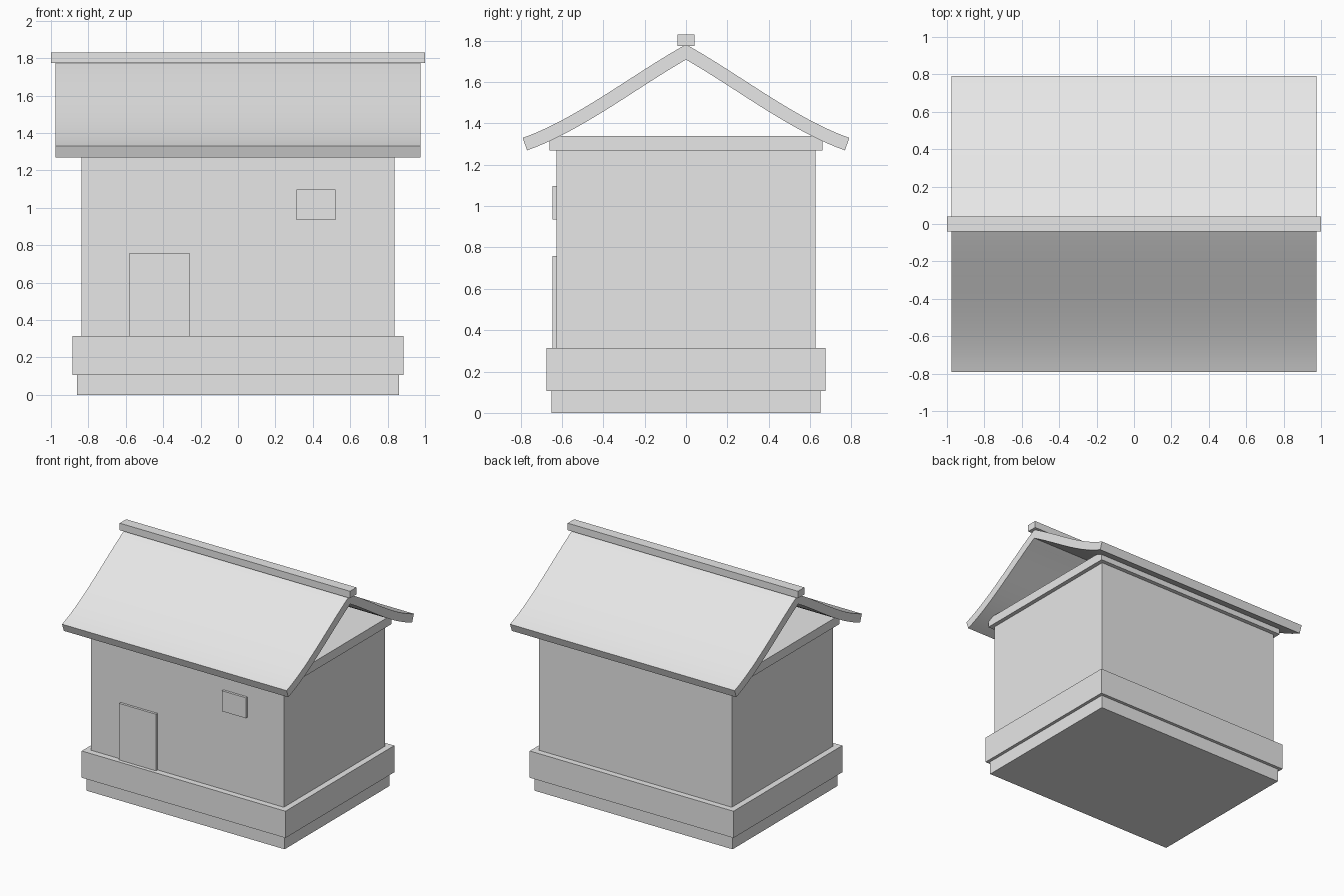
import bpy, bmesh, math

if "Cube" in bpy.data.objects:
    bpy.data.objects.remove(bpy.data.objects["Cube"])

grey = bpy.data.materials.new("plain_grey")
grey.diffuse_color = (0.8, 0.8, 0.8, 1)
grey.use_nodes = True
grey.node_tree.nodes["Principled BSDF"].inputs["Base Color"].default_value = grey.diffuse_color


def add_object(name, bm):
    bmesh.ops.recalc_face_normals(bm, faces=bm.faces)
    me = bpy.data.meshes.new(name)
    bm.to_mesh(me)
    bm.free()
    me.materials.append(grey)
    ob = bpy.data.objects.new(name, me)
    bpy.context.collection.objects.link(ob)
    return ob


def box(name, x0, x1, y0, y1, z0, z1):
    bm = bmesh.new()
    bmesh.ops.create_cube(bm, size=1)
    for v in bm.verts:
        v.co.x = x0 + (v.co.x + 0.5) * (x1 - x0)
        v.co.y = y0 + (v.co.y + 0.5) * (y1 - y0)
        v.co.z = z0 + (v.co.z + 0.5) * (z1 - z0)
    return add_object(name, bm)


def block(name, hx, hy, z0, z1):
    return box(name, -hx, hx, -hy, hy, z0, z1)


# Stepped base, walls and top beam
block("lower_base", 0.86, 0.65, 0, 0.105)
block("upper_base", 0.885, 0.675, 0.105, 0.315)
block("walls", 0.837, 0.627, 0.315, 1.27)
block("top_beam", 0.87, 0.66, 1.27, 1.34)

# Door and window plates on the front
box("door", -0.58, -0.26, -0.646, -0.62, 0.315, 0.759)
box("window", 0.312, 0.52, -0.646, -0.62, 0.936, 1.097)

# Curved roof: slope is steepest partway down and flares at the eaves
APEX, HALF, THICK, N = 1.782, 0.79, 0.064, 20
PEAK, BEND, MID = 0.645, 1.115, 0.28
outer, inner = [], []
for i in range(N + 1):
    y = HALF * i / N
    slope = PEAK - BEND * (y - MID) ** 2
    z = APEX - PEAK * y + BEND * ((y - MID) ** 3 + MID ** 3) / 3
    k = THICK / math.hypot(1, slope)
    outer.append((y, z))
    inner.append((y - slope * k, z - k) if i else (0, APEX - 0.073))


def both_sides(half):
    return [(-y, z) for y, z in reversed(half[1:])] + half


bm = bmesh.new()
rings = []
for o, n in zip(both_sides(outer), both_sides(inner)):
    rings.append([bm.verts.new((x, p[0], p[1]))
                  for x, p in ((-0.975, o), (0.975, o), (0.975, n), (-0.975, n))])
for a, b in zip(rings, rings[1:]):
    for j in range(4):
        k = (j + 1) % 4
        bm.faces.new((a[j], a[k], b[k], b[j]))
bm.faces.new(rings[0])
bm.faces.new(rings[-1])
roof = add_object("roof", bm)
bpy.context.view_layer.objects.active = roof
roof.select_set(True)
bpy.ops.object.shade_smooth_by_angle(angle=math.radians(30))

# Ridge cap
block("ridge_cap", 1.0, 0.04, 1.775, 1.83)
